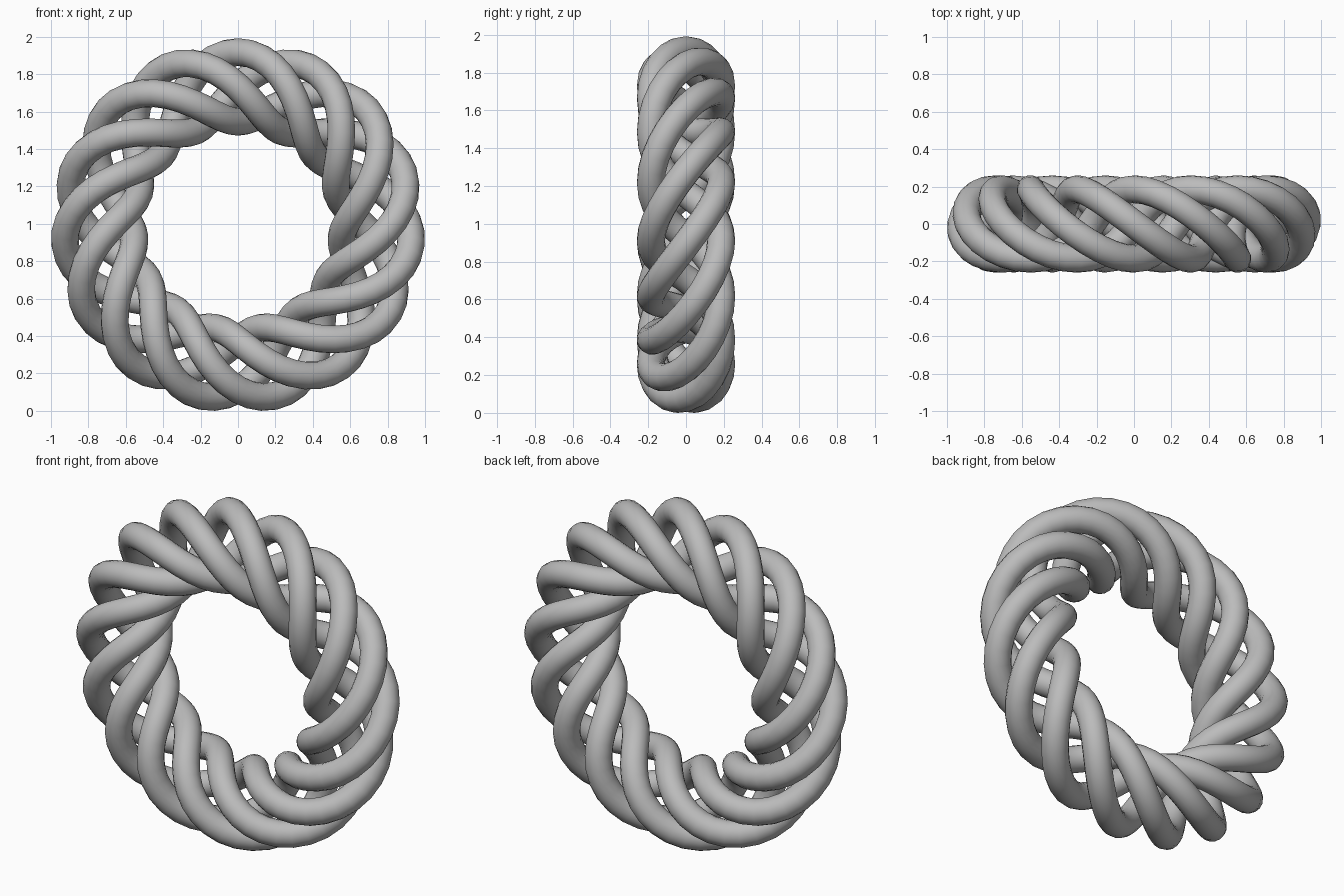
import bpy, math

if "Cube" in bpy.data.objects:
    bpy.data.objects.remove(bpy.data.objects["Cube"])

# Knot proportions: ring radius, coil radius, tube radius
RING, COIL, TUBE = 0.7435, 0.186, 0.0744
TURNS, COILS = 4, 15          # trips round the ring, loops round the tube
STEPS = COILS * 24

# Closed centre line coiling around an upright ring
curve = bpy.data.curves.new("knot_path", 'CURVE')
curve.dimensions = '3D'
spline = curve.splines.new('POLY')
spline.points.add(STEPS - 1)
for i, point in enumerate(spline.points):
    phi = 2 * math.pi * COILS * i / STEPS
    theta = math.pi / 2 - phi * TURNS / COILS
    rad = RING + COIL * math.cos(phi)
    point.co = (rad * math.cos(theta), -COIL * math.sin(phi), rad * math.sin(theta), 1)
spline.use_cyclic_u = True

# Round tube swept along the path
curve.bevel_depth = TUBE
curve.bevel_resolution = 6
knot = bpy.data.objects.new("coiled_ring", curve)
bpy.context.collection.objects.link(knot)
bpy.context.view_layer.objects.active = knot
knot.select_set(True)
bpy.ops.object.convert(target='MESH')
knot = bpy.context.object
bpy.ops.object.shade_smooth_by_angle(angle=math.radians(40))

# Stand the ring on the floor
low = min(v.co.z for v in knot.data.vertices)
for v in knot.data.vertices:
    v.co.z -= low

# Plain grey
grey = bpy.data.materials.new("grey")
grey.diffuse_color = (0.5, 0.5, 0.5, 1)
grey.use_nodes = True
grey.node_tree.nodes["Principled BSDF"].inputs["Base Color"].default_value = grey.diffuse_color
knot.data.materials.clear()
knot.data.materials.append(grey)
